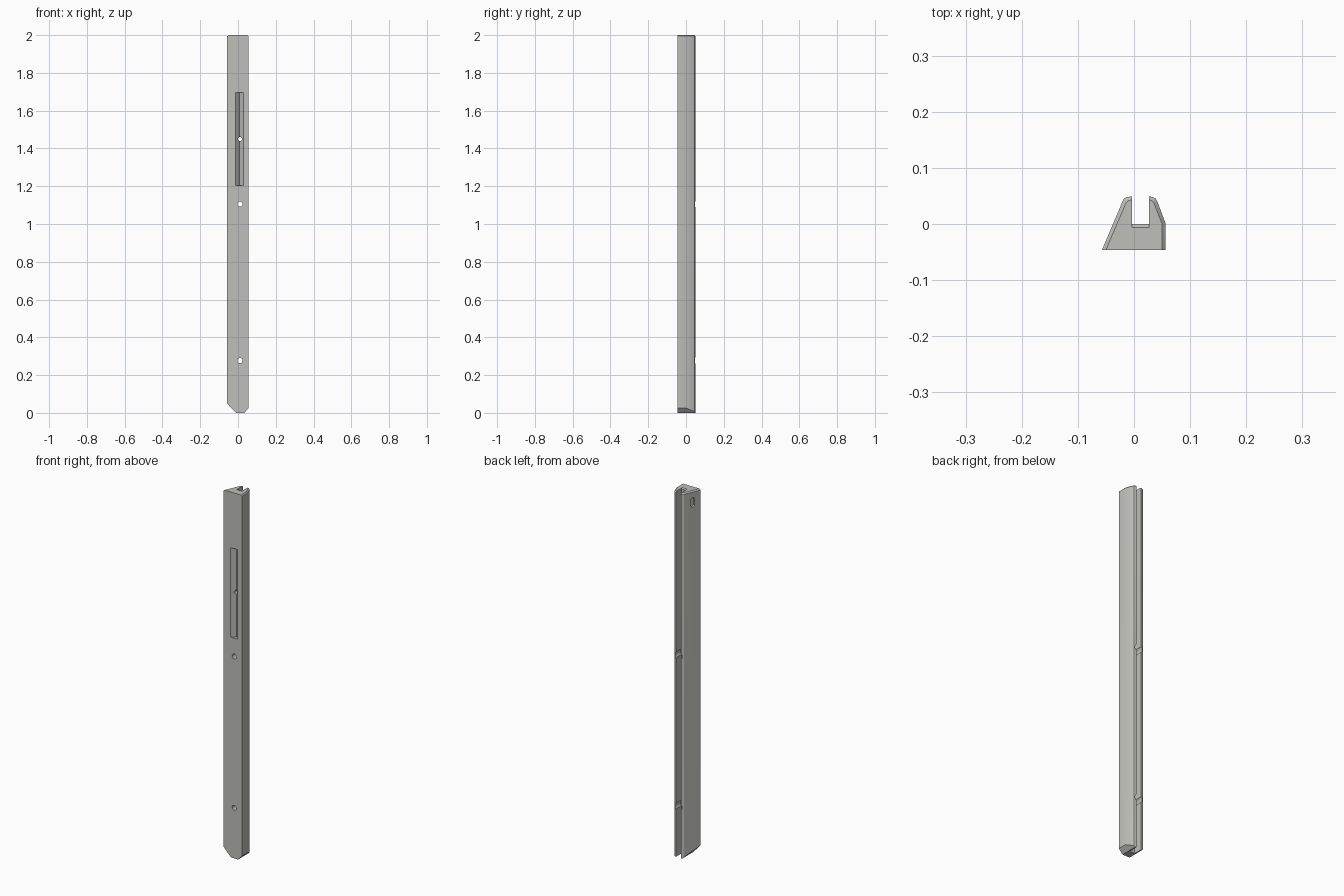
import bpy, bmesh, math
from mathutils import Vector, Matrix

if "Cube" in bpy.data.objects:
    bpy.data.objects.remove(bpy.data.objects["Cube"])

grey = bpy.data.materials.new("light_grey")
grey.diffuse_color = (0.52, 0.52, 0.49, 1)
grey.use_nodes = True
grey.node_tree.nodes["Principled BSDF"].inputs["Base Color"].default_value = grey.diffuse_color


def make_object(name, bm):
    bmesh.ops.recalc_face_normals(bm, faces=bm.faces)
    mesh = bpy.data.meshes.new(name)
    bm.to_mesh(mesh)
    bm.free()
    obj = bpy.data.objects.new(name, mesh)
    bpy.context.collection.objects.link(obj)
    mesh.materials.append(grey)
    return obj


def loft(name, rings):
    """Solid skinned through matching rings of points."""
    bm = bmesh.new()
    loops = [[bm.verts.new(p) for p in ring] for ring in rings]
    for a, b in zip(loops, loops[1:]):
        for i in range(len(a)):
            j = (i + 1) % len(a)
            bm.faces.new((a[i], a[j], b[j], b[i]))
    bm.faces.new(loops[0])
    bm.faces.new(loops[-1])
    return make_object(name, bm)


def circle(r, n=24):
    return [(r * math.cos(2 * math.pi * i / n), r * math.sin(2 * math.pi * i / n))
            for i in range(n)]


def cut(target, cutter):
    mod = target.modifiers.new("cut", 'BOOLEAN')
    mod.operation, mod.solver, mod.object = 'DIFFERENCE', 'EXACT', cutter
    bpy.context.view_layer.objects.active = target
    bpy.ops.object.modifier_apply(modifier=mod.name)
    bpy.data.objects.remove(cutter)


# Post: grooved section, drawn in to a small chamfer at the top
outer = [(-0.057, -0.046), (0.056, -0.046), (0.056, 0.002), (0.042, 0.039),
         (0.039, 0.045), (0.034, 0.048), (0.027, 0.049), (0.027, 0.0),
         (-0.004, 0.0), (-0.004, 0.049), (-0.013, 0.048), (-0.018, 0.045),
         (-0.021, 0.039)]
inner = [(-0.050, -0.046), (0.050, -0.046), (0.050, 0.0), (0.036, 0.036),
         (0.034, 0.040), (0.031, 0.042), (0.027, 0.043), (0.027, -0.006),
         (-0.004, -0.006), (-0.004, 0.043), (-0.009, 0.042), (-0.012, 0.040),
         (-0.015, 0.036)]
post = loft("post", [[(x, y, 0) for x, y in outer],
                     [(x, y, 1.994) for x, y in outer],
                     [(x, y, 2) for x, y in inner]])

# Sloping corners at the foot
for corner in ([(-0.011, 0), (-0.057, 0.049), (-0.1, 0.095), (-0.1, -0.1), (0.083, -0.1)],
               [(0.033, 0), (0.056, 0.025), (0.1, 0.073), (0.1, -0.1), (-0.059, -0.1)]):
    cut(post, loft("foot_cutter", [[(x, y, z) for x, z in corner] for y in (-0.1, 0.1)]))

# V-shaped recess on the front
vee = [(-0.013, -0.046), (-0.013, -0.06), (0.029, -0.06), (0.029, -0.046), (0.008, -0.025)]
cut(post, loft("recess_cutter", [[(x, y, z) for x, y in vee] for z in (1.205, 1.695)]))

# Through holes, the lower two widened where they meet the rear groove
for z, r in ((1.45, 0.011), (1.105, 0.0135), (0.277, 0.0135)):
    cut(post, loft("hole_cutter", [[(0.0105 + a, y, z + b) for a, b in circle(r)]
                                   for y in (-0.1, 0.02)]))
    if z < 1.4:
        cut(post, loft("counterbore_cutter", [[(0.0115 + a, y, z + b) for a, b in circle(0.022)]
                                              for y in (0.001, 0.1)]))

# Rounded slot sunk into the slanted left face
along = Vector((0.036, 0.085, 0)).normalized()
normal = Vector((-along.y, along.x, 0))
middle = Vector((-0.039, -0.0035, 1.937))
slot = [(a, b + (0.015 if b >= 0 else -0.015)) for a, b in circle(0.011)]
cut(post, loft("slot_cutter", [[middle + along * a + Vector((0, 0, b)) + normal * d
                                for a, b in slot] for d in (-0.012, 0.03)]))

# Smooth shading with crisp edges
bpy.ops.object.select_all(action='DESELECT')
post.select_set(True)
bpy.context.view_layer.objects.active = post
bpy.ops.object.shade_smooth_by_angle(angle=math.radians(30))
